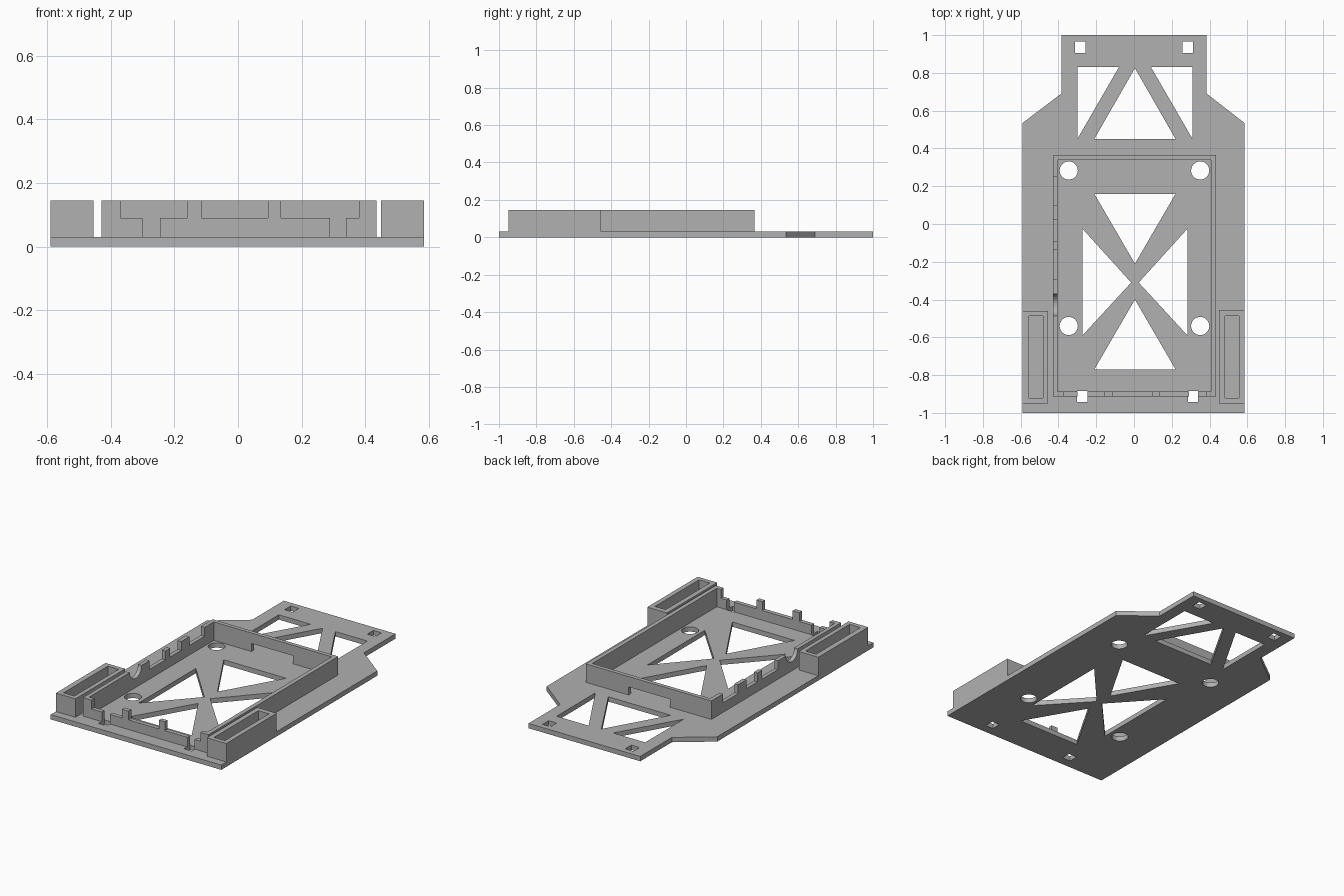
import bpy, bmesh, math
from mathutils import Matrix

if "Cube" in bpy.data.objects:
    bpy.data.objects.remove(bpy.data.objects["Cube"], do_unlink=True)

FLOOR, LOW, TOP = 0.03, 0.09, 0.145

grey = bpy.data.materials.new("plain grey")
grey.use_nodes = True
grey.diffuse_color = (0.44, 0.44, 0.44, 1)
grey.node_tree.nodes["Principled BSDF"].inputs["Base Color"].default_value = grey.diffuse_color

# Column order sends the profile's two axes and its depth axis to x, y, z
AXES = {
    "z": Matrix(((1, 0, 0, 0), (0, 1, 0, 0), (0, 0, 1, 0), (0, 0, 0, 1))),
    "y": Matrix(((1, 0, 0, 0), (0, 0, 1, 0), (0, 1, 0, 0), (0, 0, 0, 1))),
    "x": Matrix(((0, 0, 1, 0), (1, 0, 0, 0), (0, 1, 0, 0), (0, 0, 0, 1))),
}


def prism(name, loops, start, end, axis="z"):
    """Extrude closed outlines (inner ones become holes) along an axis."""
    curve = bpy.data.curves.new(name, "CURVE")
    curve.dimensions = "2D"
    curve.fill_mode = "BOTH"
    curve.extrude = (end - start) / 2
    for loop in loops:
        spline = curve.splines.new("POLY")
        spline.points.add(len(loop) - 1)
        for point, (a, b) in zip(spline.points, loop):
            point.co = (a, b, 0, 1)
        spline.use_cyclic_u = True
    helper = bpy.data.objects.new(name + " outline", curve)
    bpy.context.collection.objects.link(helper)
    bpy.context.view_layer.update()
    graph = bpy.context.evaluated_depsgraph_get()
    mesh = bpy.data.meshes.new_from_object(helper.evaluated_get(graph))
    bpy.data.objects.remove(helper, do_unlink=True)
    bm = bmesh.new()
    bm.from_mesh(mesh)
    bmesh.ops.remove_doubles(bm, verts=bm.verts, dist=0.0005)
    bm.transform(AXES[axis] @ Matrix.Translation((0, 0, (start + end) / 2)))
    bmesh.ops.recalc_face_normals(bm, faces=bm.faces)
    for face in bm.faces:
        face.smooth = False
    bm.to_mesh(mesh)
    bm.free()
    mesh.materials.clear()
    mesh.materials.append(grey)
    obj = bpy.data.objects.new(name, mesh)
    bpy.context.collection.objects.link(obj)
    return obj


def rect(x0, x1, y0, y1):
    return [(x0, y0), (x1, y0), (x1, y1), (x0, y1)]


def arc(cx, cy, r, a0, a1, n):
    angles = [math.radians(a0 + (a1 - a0) * i / n) for i in range(n + 1)]
    return [(cx + r * math.cos(a), cy + r * math.sin(a)) for a in angles]


def stepped(start, steps):
    """Wall outline whose top follows (end, height) steps."""
    points = [(start, FLOOR)]
    for end, height in steps:
        points += [(start, height), (end, height)]
        start = end
    return points + [(start, FLOOR)]


# Base plate with tapered tail, truss cut-outs and fixing holes
outline = [(-0.59, -1), (0.585, -1), (0.585, 0.535), (0.385, 0.69),
           (0.385, 1), (-0.385, 1), (-0.385, 0.69), (-0.59, 0.535)]
MID = 0.005
holes = []
for s in (-1, 1):
    holes.append([(MID + s * 0.305, 0.83), (MID + s * 0.085, 0.83), (MID + s * 0.305, 0.45)])
    holes.append([(MID + s * 0.278, -0.025), (MID + s * 0.278, -0.59), (MID + s * 0.02, -0.31)])
    holes.append(rect(s * 0.285 - 0.028, s * 0.285 + 0.028, 0.905, 0.965))
    for y in (0.283, -0.54):
        holes.append(arc(MID / 2 + s * 0.348, y, 0.048, 0, 350, 35))
for tip, base in ((0.825, 0.45), (-0.21, 0.16), (-0.4, -0.77)):
    holes.append([(MID, tip), (MID - 0.215, base), (MID + 0.215, base)])
holes += [rect(-0.302, -0.245, -0.942, -0.884), rect(0.287, 0.34, -0.942, -0.884)]
prism("base_plate", [outline] + holes, 0, FLOOR)

# Front tray wall in three pieces, with posts and two cable gaps
prism("front_wall", [
    stepped(-0.43, [(-0.37, TOP), (-0.3, LOW)]),
    stepped(-0.245, [(-0.16, LOW), (-0.115, TOP), (0.095, LOW), (0.135, TOP), (0.29, LOW)]),
    stepped(0.34, [(0.38, LOW), (0.435, TOP)]),
], -0.912, -0.886, "y")

# Back tray wall with a low slot in the middle
prism("back_wall", [stepped(-0.43, [(0.435, TOP)])[:-1] + [
    (0.435, FLOOR), (0.14, FLOOR), (0.14, 0.08), (-0.145, 0.08), (-0.145, FLOOR)]],
    0.34, 0.365, "y")

# Plain side wall and notched side wall with a rounded dip
prism("left_wall", [stepped(-0.886, [(0.34, TOP)])], 0.408, 0.435, "x")
notched = [(-0.886, FLOOR), (-0.886, TOP)] + arc(-0.428, TOP, 0.058, 180, 360, 20)
notched += stepped(-0.37, [(-0.29, TOP), (-0.135, LOW), (-0.09, TOP), (0.02, LOW),
                           (0.1, TOP), (0.25, LOW), (0.34, TOP)])[2:]
prism("right_wall", [notched], -0.43, -0.405, "x")

# Open pockets on both front corners
prism("right_pocket", [rect(-0.59, -0.455, -0.95, -0.46),
                       rect(-0.556, -0.482, -0.922, -0.487)], FLOOR, TOP)
prism("left_pocket", [rect(0.45, 0.585, -0.95, -0.455),
                      rect(0.481, 0.555, -0.922, -0.487)], FLOOR, TOP)
